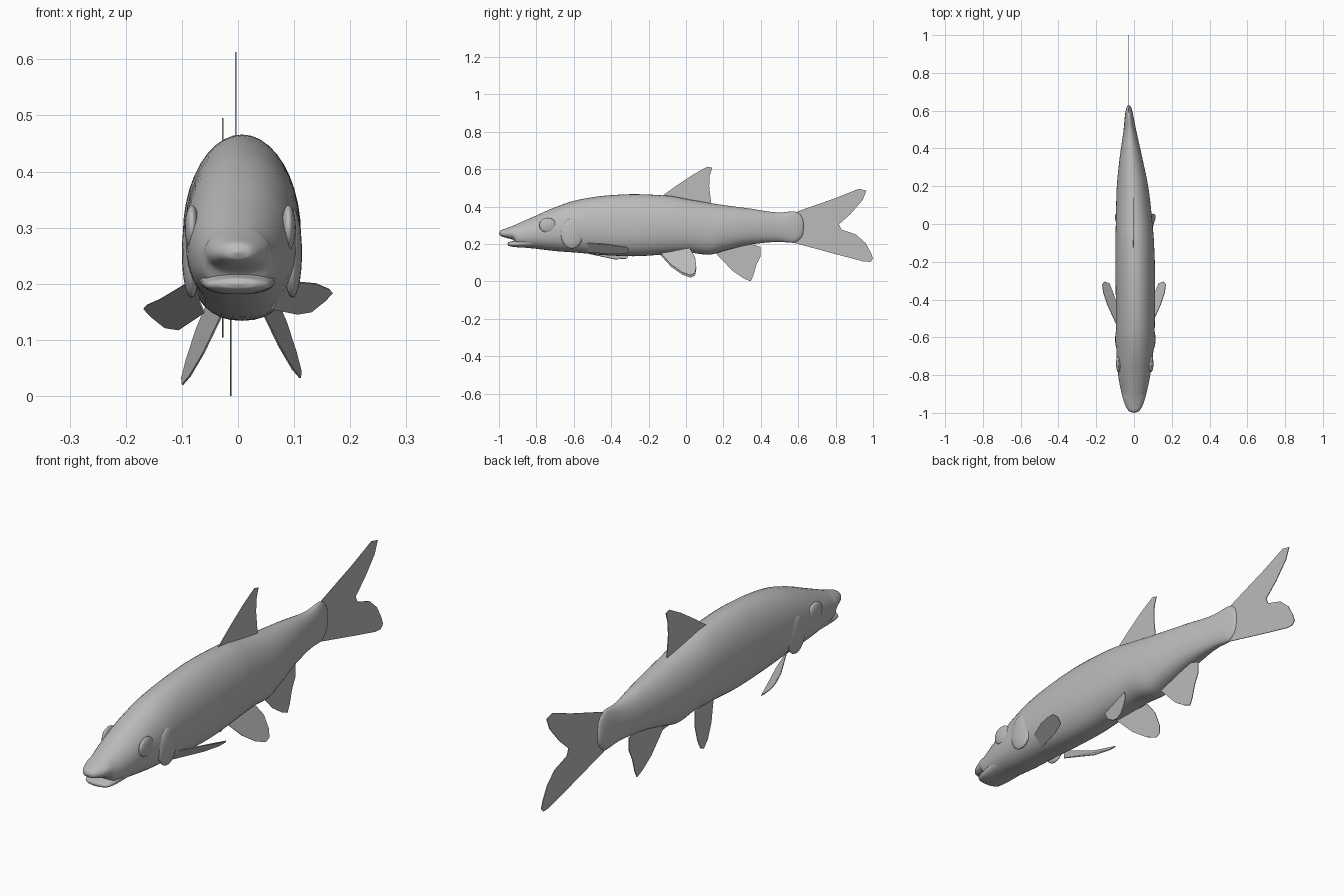
import bpy, bmesh, math

cube = bpy.data.objects.get("Cube")
if cube:
    bpy.data.objects.remove(cube, do_unlink=True)

# One plain grey for the whole fish
grey = bpy.data.materials.new("fish grey")
grey.use_nodes = True
COLOUR = (0.5, 0.5, 0.5, 1)
grey.diffuse_color = COLOUR
for node in grey.node_tree.nodes:
    if node.type == 'BSDF_PRINCIPLED':
        node.inputs["Base Color"].default_value = COLOUR


def finish(name, bm, smooth=True):
    """Turn a bmesh into a named, coloured object."""
    bmesh.ops.remove_doubles(bm, verts=bm.verts, dist=0.00005)
    bmesh.ops.recalc_face_normals(bm, faces=bm.faces)
    mesh = bpy.data.meshes.new(name)
    bm.to_mesh(mesh)
    bm.free()
    obj = bpy.data.objects.new(name, mesh)
    bpy.context.collection.objects.link(obj)
    mesh.materials.append(grey)
    if smooth:
        bpy.ops.object.select_all(action='DESELECT')
        obj.select_set(True)
        bpy.context.view_layer.objects.active = obj
        bpy.ops.object.shade_smooth_by_angle(angle=math.radians(50))
    return obj


def refine(rows, steps):
    """Insert in-between sections with a smooth, overshoot-free curve."""
    def secant(i, c):
        return (rows[i + 1][c] - rows[i][c]) / (rows[i + 1][0] - rows[i][0])

    def slope(i, c):
        if i == 0:
            return secant(0, c)
        if i == len(rows) - 1:
            return secant(i - 1, c)
        a, b = secant(i - 1, c), secant(i, c)
        return 2 * a * b / (a + b) if a * b > 0 else 0

    result = []
    for i in range(len(rows) - 1):
        p, q = rows[i], rows[i + 1]
        span = q[0] - p[0]
        for k in range(steps):
            t = k / steps
            h = t * t * (3 - 2 * t)
            row = [p[0] + span * t]
            for c in range(1, len(p)):
                bend = slope(i, c) * t * (1 - t) ** 2 - slope(i + 1, c) * t * t * (1 - t)
                row.append(p[c] + (q[c] - p[c]) * h + span * bend)
            result.append(row)
    return result + [rows[-1]]


def loft(name, rows, sides=40, steps=4):
    """Skin egg-shaped sections given as y, bottom, top, centre x, half width."""
    bm = bmesh.new()
    rings = []
    for y, low, high, cx, w in refine(rows, steps):
        mid = low + (high - low) * 0.46
        ring = []
        for k in range(sides):
            a = math.tau * k / sides
            c, s = math.cos(a), math.sin(a)
            power = 1 if s > 0 else 0.86
            x = cx + w * math.copysign(abs(c) ** power, c)
            z = mid + (high - mid) * s if s > 0 else mid - (mid - low) * abs(s) ** power
            ring.append(bm.verts.new((x, y, z)))
        rings.append(ring)
    for a, b in zip(rings, rings[1:]):
        for k in range(sides):
            n = (k + 1) % sides
            bm.faces.new((a[k], a[n], b[n], b[k]))
    return finish(name, bm)


def bulge(name, centre, size):
    """Low rounded swelling on the head."""
    bm = bmesh.new()
    bmesh.ops.create_uvsphere(bm, u_segments=24, v_segments=16, radius=1)
    bmesh.ops.scale(bm, vec=size, verts=bm.verts)
    bmesh.ops.translate(bm, vec=centre, verts=bm.verts)
    return finish(name, bm)


def fin(name, points):
    """Thin flat fin from its outline."""
    bm = bmesh.new()
    bm.faces.new([bm.verts.new(p) for p in points])
    obj = finish(name, bm, smooth=False)
    mod = obj.modifiers.new("thickness", 'SOLIDIFY')
    mod.thickness = 0.003
    mod.offset = 0
    return obj


# Body from overhanging snout to tail root, bending slightly to one side
loft("body", [
    (-1.0, .257, .257, 0, 0),
    (-.992, .243, .272, 0, .025),
    (-.96, .232, .284, 0, .046),
    (-.925, .222, .297, 0, .058),
    (-.9, .186, .308, 0, .065),
    (-.8, .174, .352, .001, .085),
    (-.7, .162, .396, .004, .096),
    (-.58, .153, .435, .007, .102),
    (-.42, .139, .459, .008, .104),
    (-.28, .134, .466, .007, .105),
    (-.1, .145, .458, .004, .102),
    (.02, .152, .437, 0, .096),
    (.12, .142, .42, -.004, .09),
    (.2, .162, .408, -.008, .083),
    (.35, .198, .388, -.016, .06),
    (.5, .211, .368, -.022, .033),
    (.575, .206, .374, -.026, .022),
    (.605, .222, .362, -.027, .016),
    (.624, .25, .335, -.027, .009),
    (.63, .295, .295, -.027, 0)])

# Lower jaw, set back below the snout so the mouth gapes
loft("lower_jaw", [
    (-.955, .2, .2, 0, 0),
    (-.95, .191, .21, 0, .035),
    (-.93, .185, .214, 0, .056),
    (-.88, .181, .23, 0, .064),
    (-.8, .18, .25, 0, .07)], sides=28)

# Eyes and gill covers
for side, word in ((1, "left"), (-1, "right")):
    bulge(word + "_eye", (.004 + side * .086, -.74, .3), (.013, .045, .04))
    bulge(word + "_gill_cover", (.007 + side * .09, -.61, .255), (.017, .06, .08))

# Centre-line fins as outlines in y, z
dorsal = [(-.13, .455), (-.05, .512), (.04, .572), (.115, .613), (.14, .607),
          (.127, .565), (.124, .51), (.135, .41), (.1, .38), (-.1, .42)]
tail = [(.57, .36), (.6, .375), (.8, .445), (.925, .495), (.965, .485), (.945, .435),
        (.88, .36), (.818, .305), (.83, .277), (.91, .25), (.96, .205), (.99, .15),
        (1, .12), (.985, .104), (.95, .106), (.82, .14), (.58, .205), (.55, .25)]
anal = [(.15, .16), (.25, .055), (.31, .015), (.345, 0), (.36, .03),
        (.375, .085), (.397, .13), (.397, .185), (.33, .205), (.2, .19)]
for name, outline, x in (("dorsal_fin", dorsal, -.004), ("tail_fin", tail, -.027),
                         ("anal_fin", anal, -.013)):
    fin(name, [(x, y, z) for y, z in outline])

# Paired fins, the right ones hanging a little lower
pelvic = [(-.145, .15), (-.08, .078), (-.02, .036), (.025, .02), (.048, .032),
          (.055, .065), (.048, .12), (.02, .165)]
pectoral = [(.085, -.55, .205), (.14, -.43, .2), (.163, -.36, .19), (.168, -.32, .184),
            (.155, -.305, .17), (.13, -.315, .15), (.105, -.38, .146), (.06, -.52, .155)]
for side, word, drop, shift in ((1, "left", 0, .012), (-1, "right", .028, 0)):
    fin(word + "_pelvic_fin",
        [(side * (.03 + shift + .3 * (.14 - z) + .2 * (y + .14)), y, z + shift)
         for y, z in pelvic])
    fin(word + "_pectoral_fin",
        [(side * x, y, z - drop * min(1, (y + .55) / .12)) for x, y, z in pectoral])
